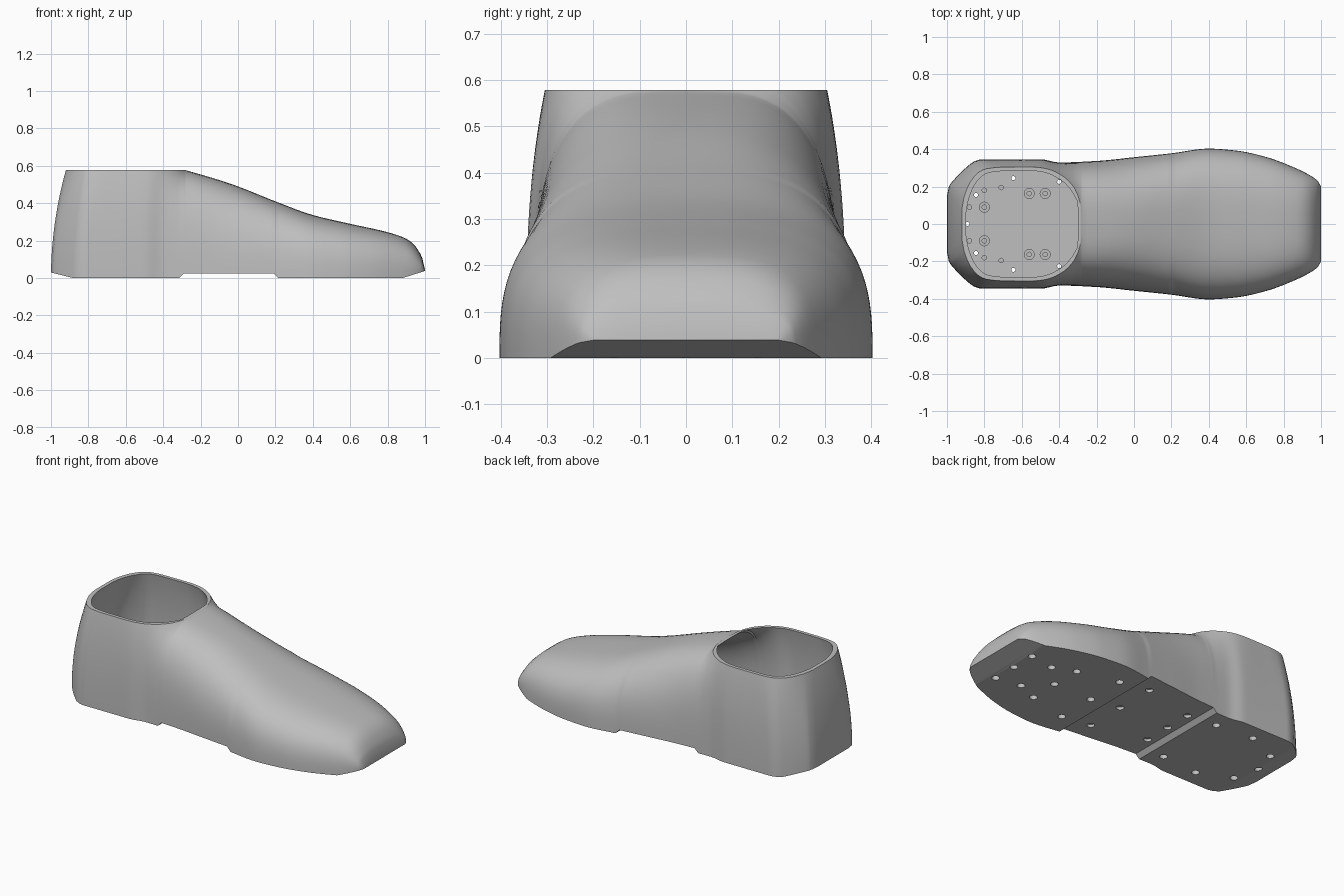
import bpy, bmesh, math
from mathutils import Vector

cube = bpy.data.objects.get("Cube")
if cube:
    bpy.data.objects.remove(cube)

grey = bpy.data.materials.new("plain_grey")
grey.use_nodes = True
colour = (0.52, 0.52, 0.52, 1)
grey.diffuse_color = colour
grey.node_tree.nodes["Principled BSDF"].inputs["Base Color"].default_value = colour

# Profiles along the length: (x, value)
WIDTH = [(-1, .15), (-.99, .2), (-.96, .24), (-.9, .3), (-.85, .337), (-.81, .346), (-.5, .346),
         (-.4, .329), (-.2, .337), (0, .357), (.2, .378), (.4, .403), (.55, .392), (.7, .36),
         (.85, .305), (.95, .255), (.985, .228), (1, .2)]
HEIGHT = [(-.28, .577), (-.1, .524), (0, .49), (.2, .41), (.4, .337), (.6, .29),
          (.8, .245), (.9, .21), (.95, .169), (.985, .107), (1, .045)]
SOLE = [(-1, .03), (-.88, 0), (-.315, 0), (-.29, .025), (.19, .025), (.215, 0), (.88, 0), (1, .038)]
OPENING = [(-1, .08), (-.985, .15), (-.95, .222), (-.9, .274), (-.85, .295), (-.75, .304), (-.6, .305)]
BULGE = [(-1, 2.5), (-.75, 2.5), (-.35, 3.2), (0, 2.8), (.4, 3), (1, 3)]
ROUND = [(-1, 1), (-.75, 1), (-.4, 2.7), (-.28, 3.2), (0, 2.7), (.4, 3), (1, 3)]
FRONT, TOP, WALL, FLOOR = -.28, .578, .023, .055


def linear(keys, x):
    for (a, u), (b, v) in zip(keys, keys[1:]):
        if x <= b:
            return u + (v - u) * (x - a) / (b - a)
    return keys[-1][1]


def smooth(keys, x):
    """Monotone cubic interpolation through the keys, constant before the first."""
    x = max(x, keys[0][0])
    d = [(v - u) / (b - a) for (a, u), (b, v) in zip(keys, keys[1:])]
    m = [d[0]] + [2 * p * q / (p + q) if p * q > 0 else 0 for p, q in zip(d, d[1:])] + [d[-1]]
    for i, ((a, u), (b, v)) in enumerate(zip(keys, keys[1:])):
        if x <= b:
            s, w = (x - a) / (b - a), b - a
            return (u * (1 + 2 * s) * (1 - s) ** 2 + m[i] * w * s * (1 - s) ** 2
                    + v * s * s * (3 - 2 * s) + m[i + 1] * w * s * s * (s - 1))
    return keys[-1][1]


def opening(x):
    """Half width of the ankle rim."""
    if x < -.6:
        return smooth(OPENING, x)
    t = min(1, (x + .6) / (FRONT + .6))
    return .305 * (1 - t ** 2.6) ** .37


def section(x, inner, n=22):
    """One cross-section ring, from one lower edge over the top to the other."""
    base, top, high, low = smooth(WIDTH, x), opening(x), smooth(HEIGHT, x), linear(SOLE, x)
    px = x
    if x <= FRONT:
        high = TOP
    if inner:
        px = linear([(-1, WALL - 1), (FRONT, FRONT - WALL), (1, .955)], x)
        base, low = base - WALL, FLOOR
        top = max(0, top - WALL * min(1, top / .1))
        high = TOP + .01 if x <= FRONT else max(high - WALL * min(1, (x - FRONT) / .15), FLOOR + .01)
    p, q = smooth(BULGE, x), smooth(ROUND, x)
    # A rounded dome, cut off where it is as wide as the rim
    cut = 1 - (top / base) ** q
    half = []
    for j in range(n + 1):
        u = math.sin(math.pi / 2 * j / n)
        y = base * max(0, 1 - cut * u ** p) ** (1 / q)
        z = low + (high - low) * u
        lean = .08 * (z / TOP) ** 2 * max(0, (-.4 - x) / .6)
        half.append(Vector((px + lean, y, z)))
    return half + [Vector((v.x, -v.y, v.z)) for v in reversed(half)]


def make_object(name, bm):
    bmesh.ops.recalc_face_normals(bm, faces=bm.faces)
    mesh = bpy.data.meshes.new(name)
    bm.to_mesh(mesh)
    bm.free()
    mesh.materials.append(grey)
    obj = bpy.data.objects.new(name, mesh)
    bpy.context.collection.objects.link(obj)
    return obj


def loft(name, inner):
    xs = {round(-1 + i * .025, 4) for i in range(81)}
    xs |= {k[0] for k in SOLE + HEIGHT + WIDTH + OPENING}
    xs |= {FRONT - d for d in (.0005, .002, .005, .01, .016, .035)}
    bm = bmesh.new()
    rings = [[bm.verts.new(v) for v in section(x, inner)] for x in sorted(xs)]
    for a, b in zip(rings, rings[1:]):
        for i in range(len(a)):
            k = (i + 1) % len(a)
            bm.faces.new((a[i], a[k], b[k], b[i]))
    # Heel and toe ends, closed with level strips
    for ring in (rings[0], rings[-1]):
        for i in range(len(ring) // 2 - 1):
            bm.faces.new((ring[i], ring[i + 1], ring[-i - 2], ring[-i - 1]))
    bmesh.ops.remove_doubles(bm, verts=bm.verts, dist=.0002)
    return make_object(name, bm)


def lathe(bm, x, y, profile, sides=16):
    """Closed turned solid from (radius, z) pairs."""
    rings = [[bm.verts.new((x + r * math.cos(2 * math.pi * i / sides),
                            y + r * math.sin(2 * math.pi * i / sides), z))
              for i in range(sides)] for r, z in profile]
    for a, b in zip(rings, rings[1:]):
        for i in range(sides):
            k = (i + 1) % sides
            bm.faces.new((a[i], a[k], b[k], b[i]))
    bm.faces.new(rings[0])
    bm.faces.new(rings[-1])


def sides_of(points):
    return [(x, s * y) for x, y in points for s in ((1, -1) if y else (1,))]


shoe = loft("shoe", False)
cavity = loft("cavity_cutter", True)

# Sole holes: wide below, narrow through the insole
bm = bmesh.new()
through = [(-.89, 0), (-.845, .155), (-.645, .245), (-.4, .225), (-.24, 0), (-.24, .17), (.1, 0),
           (.1, .25), (.31, 0), (.31, .247), (.57, 0), (.565, .185), (.7, .13), (.86, 0), (.86, .155)]
for x, y in sides_of(through):
    lathe(bm, x, y, [(.022, -.02), (.022, .042), (.011, .042), (.011, .07)])
# Blind insole holes: small pins and stepped screw seats
for x, y in sides_of([(-.88, .09), (-.8, .18), (-.71, .195)]):
    lathe(bm, x, y, [(.012, .03), (.012, .07)])
for x, y in sides_of([(-.8, .09), (-.56, .163), (-.475, .163)]):
    lathe(bm, x, y, [(.012, .02), (.012, .04), (.027, .04), (.027, .07)])
holes = make_object("hole_cutter", bm)

for cutter in (cavity, holes):
    mod = shoe.modifiers.new(cutter.name, "BOOLEAN")
    mod.operation = "DIFFERENCE"
    mod.solver = "EXACT"
    mod.object = cutter

# Bake the cuts and drop the cutters
bpy.context.view_layer.update()
baked = bpy.data.meshes.new_from_object(shoe.evaluated_get(bpy.context.evaluated_depsgraph_get()))
shoe.modifiers.clear()
shoe.data = baked
for cutter in (cavity, holes):
    bpy.data.objects.remove(cutter)

bpy.ops.object.select_all(action="DESELECT")
shoe.select_set(True)
bpy.context.view_layer.objects.active = shoe
bpy.ops.object.shade_smooth_by_angle(angle=math.radians(35))
